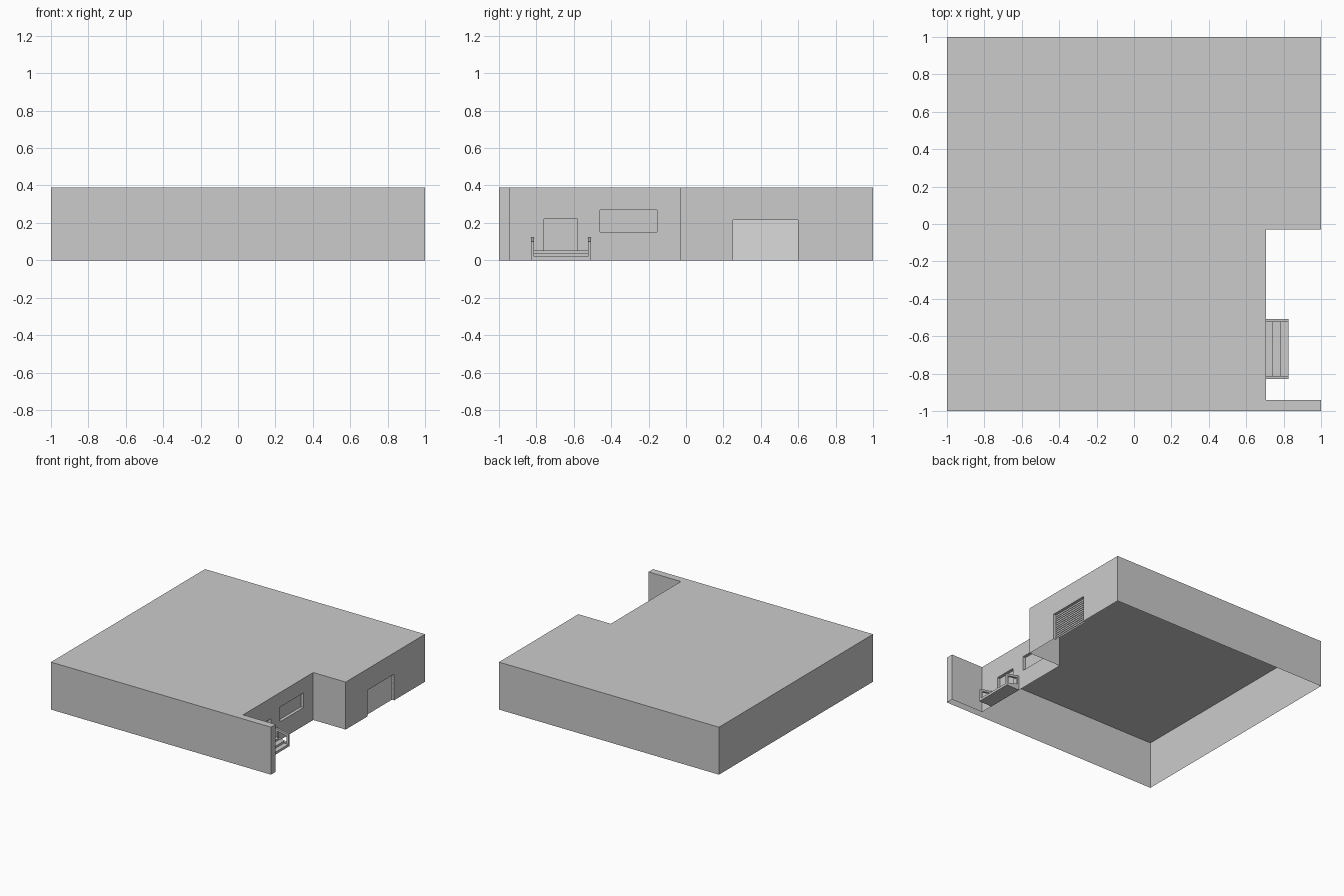
import bpy, bmesh

if "Cube" in bpy.data.objects:
    bpy.data.objects.remove(bpy.data.objects["Cube"])

H = 0.39            # wall height
XW, XG = 0.705, 1.0  # recessed porch wall and garage wall planes
D = 0.025           # depth of the openings


def finish(name, bm):
    bmesh.ops.remove_doubles(bm, verts=bm.verts, dist=1e-5)
    bmesh.ops.recalc_face_normals(bm, faces=bm.faces)
    me = bpy.data.meshes.new(name)
    bm.to_mesh(me)
    bm.free()
    ob = bpy.data.objects.new(name, me)
    bpy.context.collection.objects.link(ob)
    return ob


def face(bm, pts):
    return bm.faces.new([bm.verts.new(p) for p in pts])


def prism(name, profile, y0, y1):
    """Closed solid: an x-z profile extruded along y."""
    bm = bmesh.new()
    f = face(bm, [(x, y0, z) for x, z in profile])
    new = bmesh.ops.extrude_face_region(bm, geom=[f])["geom"]
    bmesh.ops.translate(bm, vec=(0, y1 - y0, 0),
                        verts=[g for g in new if isinstance(g, bmesh.types.BMVert)])
    return finish(name, bm)


def pierced_wall(bm, x, ya, yb, holes):
    """Wall in a plane of constant x with rectangular openings and their reveals."""
    ys = sorted({ya, yb, *[v for h in holes for v in h[:2]]})
    zs = sorted({0, H, *[v for h in holes for v in h[2:]]})
    for a, b in zip(ys, ys[1:]):
        for c, d in zip(zs, zs[1:]):
            if not any(h[0] <= a and b <= h[1] and h[2] <= c and d <= h[3] for h in holes):
                face(bm, [(x, a, c), (x, b, c), (x, b, d), (x, a, d)])
    for a, b, c, d in holes:
        ring = [(a, c), (b, c), (b, d), (a, d)]
        for i in range(4):
            p, q = ring[i], ring[(i + 1) % 4]
            if p[1] == q[1] == 0:
                continue      # no sill at ground level
            face(bm, [(x, *p), (x, *q), (x - D, *q), (x - D, *p)])


door = (-0.76, -0.58, 0.052, 0.22)
window = (-0.46, -0.155, 0.15, 0.27)
garage = (0.25, 0.60, 0, 0.215)

# House shell: flat roof and walls, open underneath
bm = bmesh.new()
plan = [(-1, -1), (XG, -1), (XG, -0.94), (XW, -0.94),
        (XW, -0.03), (XG, -0.03), (XG, 1), (-1, 1)]
face(bm, [(x, y, H) for x, y in plan])
for i, (p, q) in enumerate(zip(plan, plan[1:] + plan[:1])):
    if i == 3:
        pierced_wall(bm, XW, p[1], q[1], [door, window])
    elif i == 5:
        pierced_wall(bm, XG, p[1], q[1], [garage])
    else:
        face(bm, [(*p, 0), (*q, 0), (*q, H), (*p, H)])
finish("house_shell", bm)

# Door leaf and window pane set back in their openings
for name, (a, b, c, d) in (("front_door", door), ("window_pane", window)):
    bm = bmesh.new()
    x = XW - D
    f = face(bm, [(x, a, c), (x, b, c), (x, b, d), (x, a, d)])
    finish(name, bm)

# Garage door: overlapping horizontal slats
bm = bmesh.new()
n = 12
step = garage[3] / n
prof = []
for i in range(n):
    prof += [(XG - D + 0.005, i * step), (XG - D, (i + 1) * step)]
for (x0, z0), (x1, z1) in zip(prof, prof[1:]):
    a, b = garage[:2]
    face(bm, [(x0, a, z0), (x0, b, z0), (x1, b, z1), (x1, a, z1)])
finish("garage_door", bm)

# Porch steps
X1 = 0.825
prism("porch_steps", [(XW, 0), (X1, 0), (X1, 0.02), (0.785, 0.02), (0.785, 0.037),
                      (0.742, 0.037), (0.742, 0.052), (XW, 0.052)], -0.815, -0.525)

# Side railings: two posts and a sloping handrail each
P = 0.017
for side, y0 in (("left", -0.83), ("right", -0.525)):
    y1 = y0 + 0.018
    prism("rail_back_post_" + side, [(XW, 0), (XW + P, 0), (XW + P, 0.1), (XW, 0.104)], y0, y1)
    prism("rail_front_post_" + side, [(X1 - P, 0), (X1, 0), (X1, 0.082), (X1 - P, 0.085)], y0, y1)
    prism("handrail_" + side, [(XW, 0.104), (X1, 0.082), (X1, 0.1), (XW, 0.122)], y0, y1)
    prism("rail_base_" + side, [(XW, 0), (X1, 0), (X1, 0.02), (XW, 0.052)], y0, y1)
